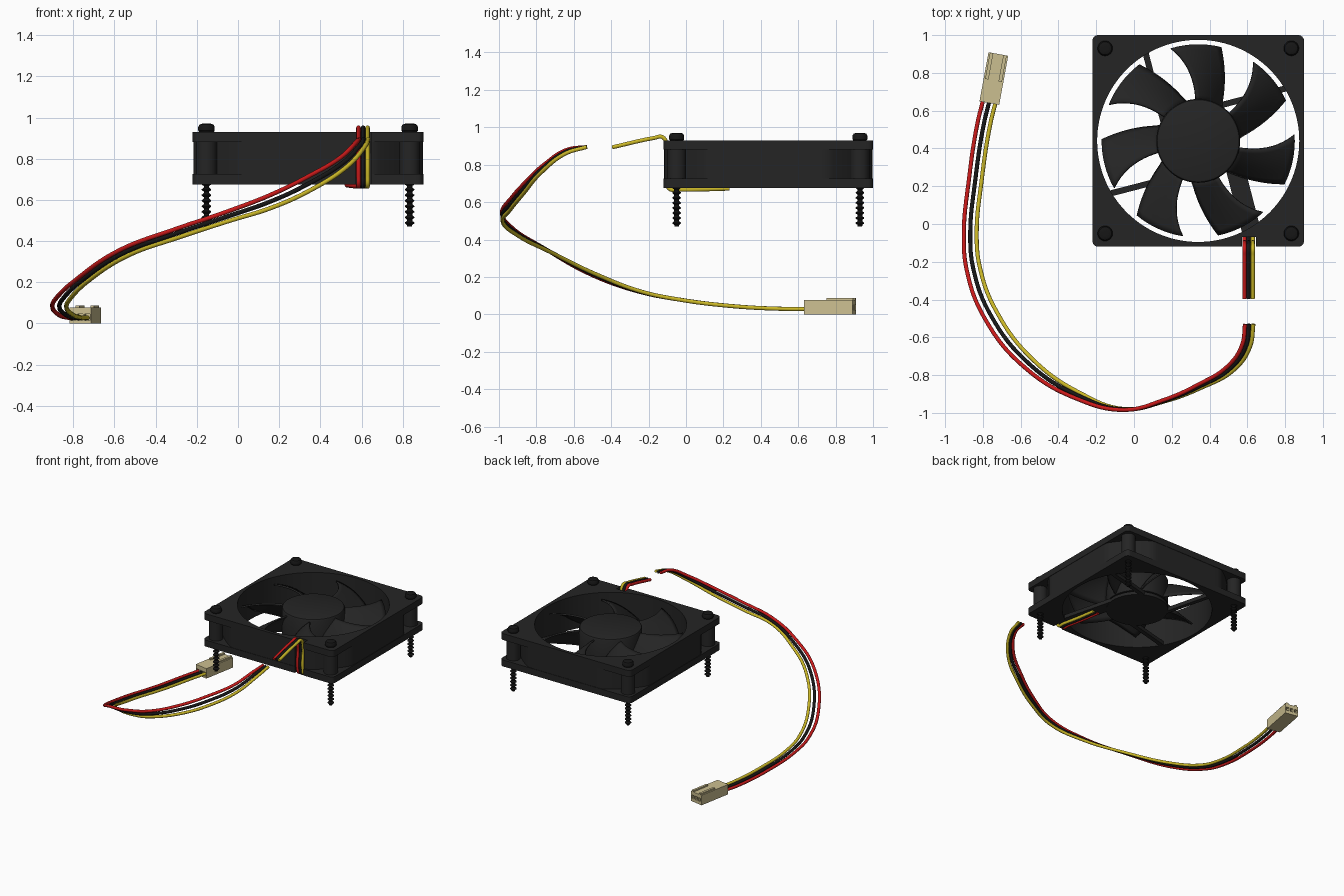
import bpy, bmesh
from math import sin, cos, pi, radians, sqrt, atan2
from mathutils import Matrix, Vector

if "Cube" in bpy.data.objects:
    bpy.data.objects.remove(bpy.data.objects["Cube"])

CX, CY = 0.34, 0.44          # fan axis
Z0, Z1 = 0.675, 0.93         # frame bottom and top


def mat(name, rgb):
    m = bpy.data.materials.new(name)
    m.diffuse_color = (*rgb, 1)
    m.use_nodes = True
    m.node_tree.nodes["Principled BSDF"].inputs["Base Color"].default_value = m.diffuse_color
    return m


BLACK = mat("black_plastic", (0.018, 0.018, 0.018))
STEEL = mat("black_screw", (0.008, 0.008, 0.008))
RED = mat("red_wire", (0.6, 0.01, 0.01))
DARK = mat("black_wire", (0.008, 0.008, 0.008))
YELLOW = mat("yellow_wire", (0.6, 0.48, 0.02))
CREAM = mat("cream_plastic", (0.6, 0.52, 0.28))


def finish(name, bm, material, loc=(0, 0, 0), rot=0, smooth=True):
    bmesh.ops.recalc_face_normals(bm, faces=bm.faces)
    me = bpy.data.meshes.new(name)
    bm.to_mesh(me)
    bm.free()
    ob = bpy.data.objects.new(name, me)
    bpy.context.collection.objects.link(ob)
    ob.location, ob.rotation_euler.z = loc, rot
    me.materials.append(material)
    if smooth:
        activate(ob)
        bpy.ops.object.shade_smooth_by_angle(angle=radians(35))
    return ob


def activate(ob):
    bpy.ops.object.select_all(action='DESELECT')
    ob.select_set(True)
    bpy.context.view_layer.objects.active = ob


def loft(name, profile, material, loc=(0, 0, 0), angles=None, n=32, closed=False):
    """Revolve (radius, z) points; a radius may be a function of the angle."""
    angles = angles or [2 * pi * i / n for i in range(n)]
    n = len(angles)
    bm = bmesh.new()
    rings = []
    for r, z in profile:
        rad = [r(a) if callable(r) else r for a in angles]
        rings.append([bm.verts.new((q * cos(a), q * sin(a), z)) for q, a in zip(rad, angles)])
    pairs = list(zip(rings, rings[1:] + rings[:1])) if closed else list(zip(rings, rings[1:]))
    for a, b in pairs:
        for i in range(n):
            j = (i + 1) % n
            bm.faces.new((a[i], a[j], b[j], b[i]))
    bmesh.ops.remove_doubles(bm, verts=bm.verts, dist=1e-5)
    return finish(name, bm, material, loc)


def add_box(bm, lo, hi, matrix=Matrix()):
    size = [h - l for l, h in zip(lo, hi)]
    mid = [(h + l) / 2 for l, h in zip(lo, hi)]
    bmesh.ops.create_cube(bm, size=1, matrix=matrix @ Matrix.Translation(mid) @ Matrix.Diagonal((*size, 1)))


def cut(ob, boxes):
    bm = bmesh.new()
    for lo, hi in boxes:
        add_box(bm, lo, hi)
    cutter = finish("cutter", bm, BLACK, ob.location, ob.rotation_euler.z, False)
    cutter.hide_render = True
    bpy.context.view_layer.update()
    mod = ob.modifiers.new("cut", 'BOOLEAN')
    mod.operation, mod.solver, mod.object = 'DIFFERENCE', 'EXACT', cutter
    activate(ob)
    bpy.ops.object.modifier_apply(modifier=mod.name)
    bpy.data.objects.remove(cutter)


# Frame: two rounded square flanges around a recessed duct wall
def flange(a, h=0.56, rad=0.03):
    c, s, k = abs(cos(a)), abs(sin(a)), h - rad
    t = h / max(c, s)
    if min(c, s) * t > k:
        b = k * (c + s)
        t = b + sqrt(max(0, b * b - 2 * k * k + rad * rad))
    return t


def spool(a):
    return min(0.64, 0.557 / max(abs(cos(a)), abs(sin(a))))


degs = sorted({d for d in range(0, 360, 3)} |
              {45 + 90 * q + e for q in range(4) for e in (-1.6, -1.1, -0.6, 0.6, 1.1, 1.6)})
frame = loft("fan_frame", [(flange, Z0), (flange, 0.725), (spool, 0.725), (spool, 0.88),
                           (flange, 0.88), (flange, Z1), (0.535, Z1), (0.535, Z0)],
             BLACK, (CX, CY, 0), [radians(d) for d in degs], closed=True)
cut(frame, [((0.233, -0.6, 0.6), (0.307, -0.51, 1.0))])   # wire groove

# Corner posts and screws
for i, (sx, sy) in enumerate([(-1, -1), (1, -1), (1, 1), (-1, 1)]):
    at = (CX + 0.493 * sx, CY + 0.49 * sy, 0)
    loft(f"corner_post_{i}", [(0.03, 0.72), (0.05, 0.72), (0.05, 0.885), (0.03, 0.885)],
         BLACK, at, closed=True)
    thread = [(0, 0.47), (0.012, 0.47)]
    for k in range(9):
        z = 0.478 + k * 0.027
        thread += [(0.013, z), (0.023, z + 0.008), (0.023, z + 0.012), (0.013, z + 0.02)]
    loft(f"screw_shaft_{i}", thread + [(0.015, 0.73), (0.015, 0.935), (0, 0.935)], STEEL, at, n=16)
    head = loft(f"screw_head_{i}", [(0, 0.928), (0.034, 0.928), (0.04, 0.936), (0.04, 0.955),
                                    (0.034, 0.966), (0.022, 0.97), (0, 0.97)], STEEL, at, n=24)
    cut(head, [((-0.024, -0.005, 0.95), (0.024, 0.005, 1)), ((-0.005, -0.024, 0.95), (0.005, 0.024, 1))])

# Rotor hub and motor base
loft("rotor_hub", [(0, 0.71), (0.222, 0.71), (0.222, 0.905), (0.217, 0.914), (0.208, 0.918), (0, 0.918)],
     BLACK, (CX, CY, 0), n=64)
loft("motor_base", [(0, Z0), (0.222, Z0), (0.222, 0.7), (0, 0.7)], BLACK, (CX, CY, 0), n=64)

# Seven swept, pitched blades
bm = bmesh.new()
NU, NV = 10, 8
for k in range(7):
    grid = []
    for i in range(NU + 1):
        u = i / NU
        r = 0.212 + 0.298 * u
        lead, trail = 93 + 13.5 * u ** 1.8, 55 + 21.5 * u ** 0.75
        row = []
        for j in range(NV + 1):
            v = j / NV
            a = radians(trail + (lead - trail) * v + k * 360 / 7)
            z = 0.715 + 0.03 * u + (0.18 - 0.04 * u) * v + 0.02 * sin(pi * v)
            row.append(bm.verts.new((r * cos(a), r * sin(a), z)))
        grid.append(row)
    for i in range(NU):
        for j in range(NV):
            bm.faces.new((grid[i][j], grid[i + 1][j], grid[i + 1][j + 1], grid[i][j + 1]))
blades = finish("fan_blades", bm, BLACK, (CX, CY, 0))
sol = blades.modifiers.new("thickness", 'SOLIDIFY')
sol.thickness, sol.offset = 0.012, 0

# Four tangential struts, the one carrying the wires being wider
bm = bmesh.new()
p, q = Vector((0.475, 0.281)), Vector((0.05, 0.171))
d = q - p
for k in range(4):
    w = 0.05 if k == 3 else 0.016
    m = Matrix.Rotation(k * pi / 2, 4, 'Z') @ Matrix.Translation((*p, 0)) @ Matrix.Rotation(atan2(d.y, d.x), 4, 'Z')
    add_box(bm, (-0.015, -w, Z0 + 0.001), (d.length, w, 0.705), m)
finish("motor_struts", bm, BLACK, (CX, CY, 0), 0, False)

# Three wires, each in two lengths: black path plus sideways offset of the yellow one
lead_path = [
    ((0.55, 0.23, 0.672), (0.022, 0, 0)), ((0.575, 0.1, 0.668), (0.022, 0, 0)),
    ((0.605, -0.04, 0.667), (0.022, 0, 0)), ((0.607, -0.09, 0.672), (0.022, 0, 0)),
    ((0.607, -0.103, 0.72), (0.022, 0, 0)), ((0.607, -0.103, 0.91), (0.022, 0, 0)),
    ((0.607, -0.127, 0.948), (0.022, 0, 0)), ((0.607, -0.17, 0.943), (0.022, 0, 0)),
    ((0.607, -0.395, 0.893), (0.022, 0, 0))]
tail_path = [
    ((0.61, -0.53, 0.895), (0.022, 0, 0)), ((0.595, -0.64, 0.87), (0.021, -0.004, -0.01)),
    ((0.515, -0.76, 0.785), (0.016, -0.01, -0.022)), ((0.345, -0.86, 0.68), (0.008, -0.008, -0.032)),
    ((0.16, -0.935, 0.593), (0, -0.004, -0.032)), ((-0.05, -0.982, 0.52), (0, 0.002, -0.024)),
    ((-0.29, -0.912, 0.44), (0.008, 0.015, -0.02)), ((-0.55, -0.745, 0.345), (0.022, 0.02, -0.012)),
    ((-0.76, -0.48, 0.207), (0.033, 0.015, 0)), ((-0.85, -0.24, 0.12), (0.035, 0.006, 0)),
    ((-0.867, -0.055, 0.082), (0.034, 0, 0)), ((-0.84, 0.235, 0.045), (0.034, 0, 0)),
    ((-0.795, 0.53, 0.029), (0.034, -0.002, 0)), ((-0.763, 0.66, 0.028), (0.033, -0.006, 0))]
for colour, side, m in (("red", -1, RED), ("black", 0, DARK), ("yellow", 1, YELLOW)):
    for part, path in (("lead", lead_path), ("tail", tail_path)):
        cu = bpy.data.curves.new(f"{colour}_wire_{part}", 'CURVE')
        cu.dimensions, cu.bevel_depth, cu.bevel_resolution = '3D', 0.011, 3
        cu.use_fill_caps, cu.resolution_u = True, 8
        sp = cu.splines.new('BEZIER')
        sp.bezier_points.add(len(path) - 1)
        for bp, (pt, off) in zip(sp.bezier_points, path):
            bp.co = Vector(pt) + side * Vector(off)
            bp.handle_left_type = bp.handle_right_type = 'AUTO'
        cu.materials.append(m)
        ob = bpy.data.objects.new(cu.name, cu)
        bpy.context.collection.objects.link(ob)
        activate(ob)
        bpy.ops.object.convert(target='MESH')

# Plug with three sockets, wire entries and two guide rails
spot, turn = (-0.742, 0.77, 0), radians(-10.4)
bm = bmesh.new()
add_box(bm, (-0.053, -0.132, 0), (0.053, 0.132, 0.077))
plug = finish("plug_body", bm, CREAM, spot, turn, False)
holes = []
for x in (-0.034, 0, 0.034):
    holes.append(((x - 0.011, 0.04, 0.024), (x + 0.011, 0.2, 0.05)))
    holes.append(((x - 0.013, -0.2, 0.014), (x + 0.013, -0.09, 0.045)))
cut(plug, holes)
bm = bmesh.new()
for s in (-1, 1):
    x = 0.036 * s
    add_box(bm, (x - 0.009, -0.01, 0.07), (x + 0.009, 0.132, 0.088))
finish("plug_rails", bm, CREAM, spot, turn, False)
